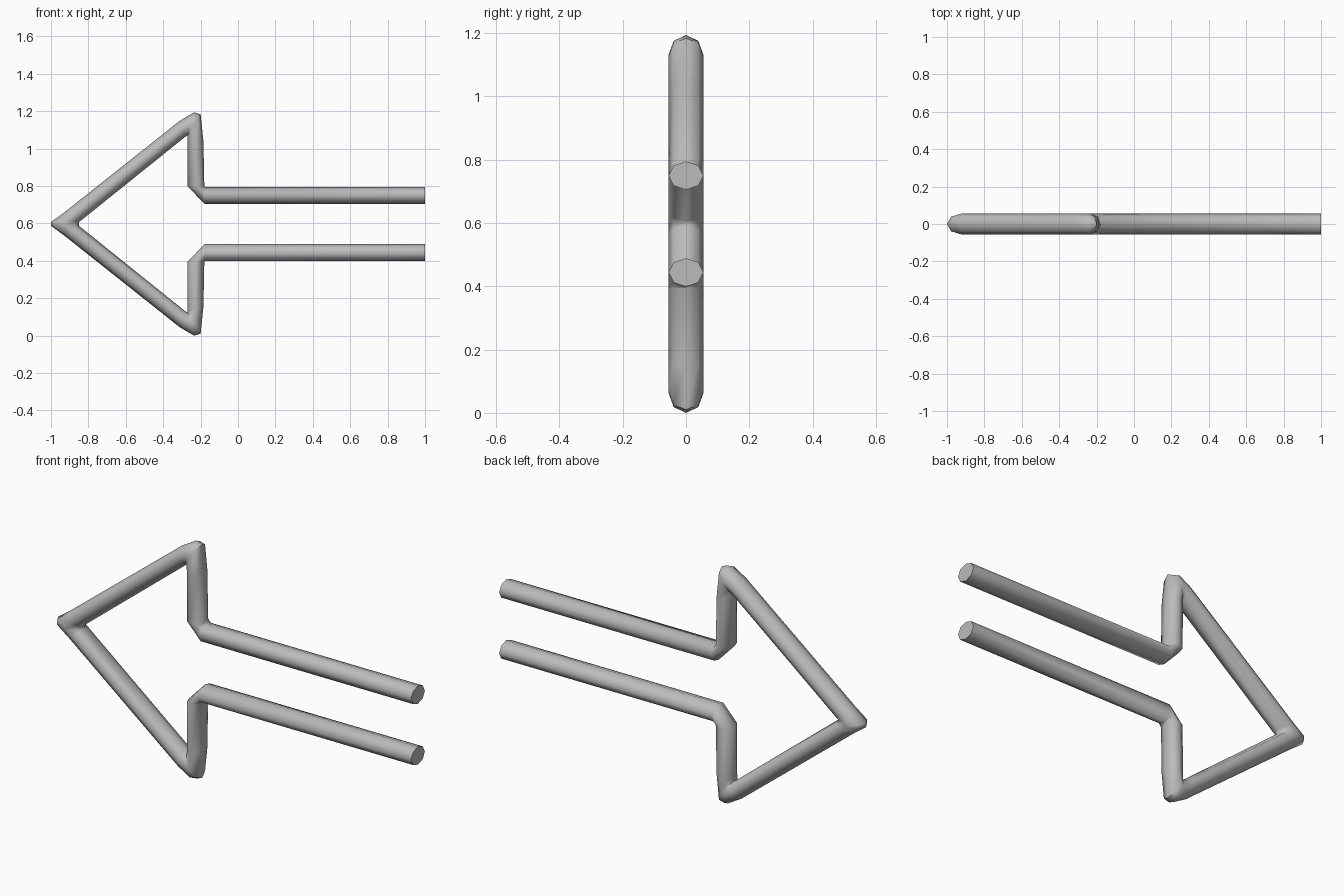
import bpy, bmesh, math

cube = bpy.data.objects.get("Cube")
if cube:
    bpy.data.objects.remove(cube, do_unlink=True)

MID_Z = 0.597      # mirror height of the arrow
HALF_DEPTH = 0.055
SIDES = 8

# Cross-sections of the upper half: (inner x, inner z, outer x, outer z)
upper = [
    (1.0, 0.705, 1.0, 0.795),          # open shaft end
    (-0.18, 0.705, -0.18, 0.795),      # chamfered bend
    (-0.27, 0.80, -0.18, 0.80),
    (-0.27, 1.06, -0.185, 1.04),       # barb corner
    (-0.27, 1.07, -0.20, 1.184),
    (-0.27, 1.07, -0.235, 1.194),
    (-0.28, 1.065, -0.31, 1.15),
    (-0.85, 0.607, -0.93, 0.658),      # point
    (-0.85, 0.607, -1.0, 0.607),
]
lower = [(a, 2 * MID_Z - b, c, 2 * MID_Z - d) for a, b, c, d in reversed(upper)]


def sweep(name, sections, material):
    bm = bmesh.new()
    rings = []
    for ix, iz, ox, oz in sections:
        ring = []
        for k in range(SIDES):
            a = math.tau * k / SIDES
            t = (1 + math.cos(a)) / 2
            ring.append(bm.verts.new((ix + (ox - ix) * t,
                                      HALF_DEPTH * math.sin(a),
                                      iz + (oz - iz) * t)))
        rings.append(ring)
    for r, s in zip(rings, rings[1:]):
        for k in range(SIDES):
            n = (k + 1) % SIDES
            bm.faces.new((r[k], r[n], s[n], s[k]))
    # Flat caps on the two shaft ends
    bm.faces.new(rings[0])
    bm.faces.new(rings[-1])
    bmesh.ops.remove_doubles(bm, verts=bm.verts, dist=0.0005)
    bmesh.ops.recalc_face_normals(bm, faces=bm.faces)
    mesh = bpy.data.meshes.new(name)
    bm.to_mesh(mesh)
    bm.free()
    mesh.materials.append(material)
    obj = bpy.data.objects.new(name, mesh)
    bpy.context.collection.objects.link(obj)
    return obj


grey = bpy.data.materials.new("plain_grey")
grey.use_nodes = True
colour = (0.5, 0.5, 0.5, 1.0)
grey.diffuse_color = colour
grey.node_tree.nodes["Principled BSDF"].inputs["Base Color"].default_value = colour

arrow = sweep("arrow_tube", upper + lower, grey)
bpy.context.view_layer.objects.active = arrow
arrow.select_set(True)
bpy.ops.object.shade_smooth_by_angle(angle=math.radians(60))
